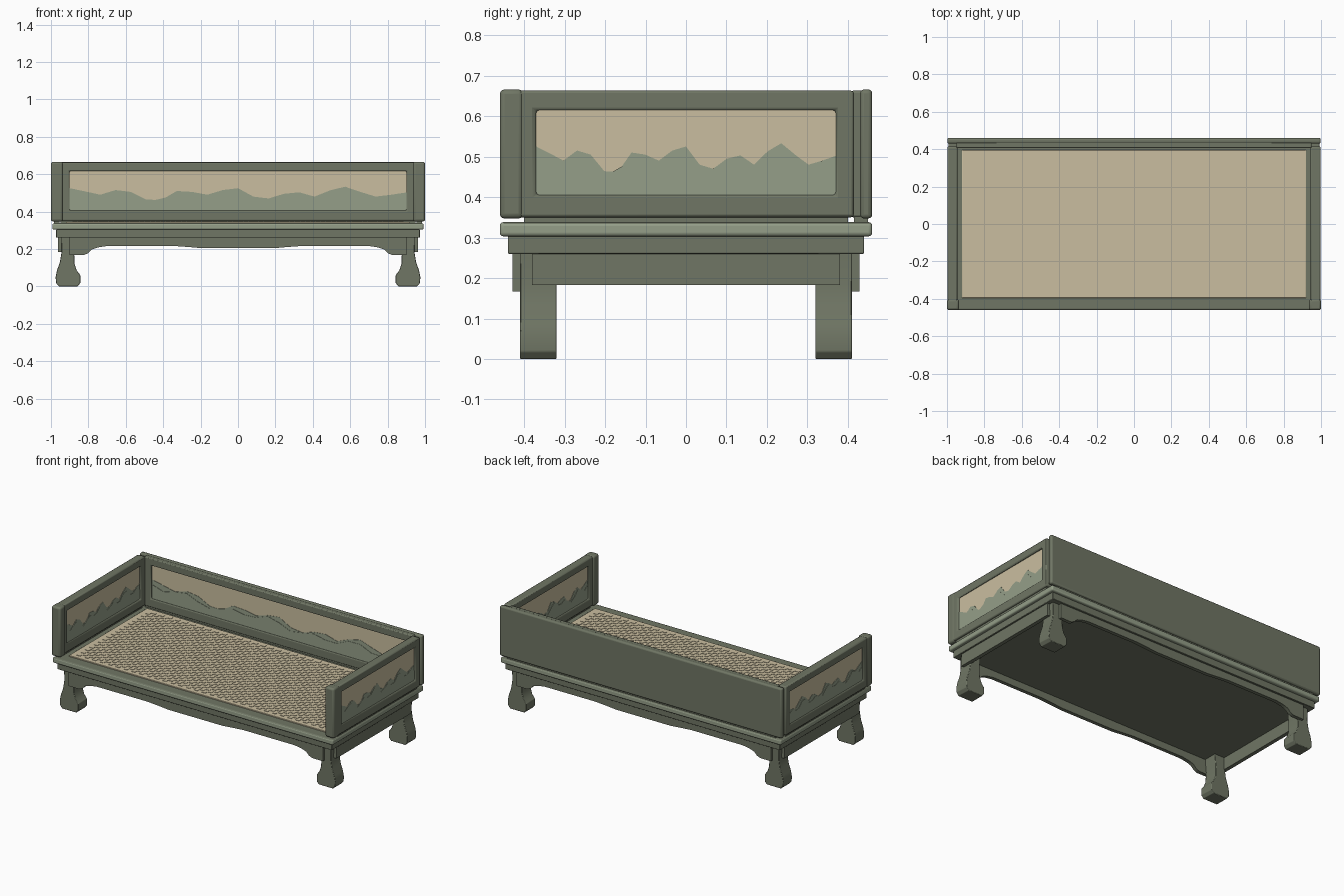
import bpy, bmesh

if "Cube" in bpy.data.objects:
    bpy.data.objects.remove(bpy.data.objects["Cube"])


def material(name, rgb):
    m = bpy.data.materials.new(name)
    m.diffuse_color = (*rgb, 1)
    m.use_nodes = True
    m.node_tree.nodes["Principled BSDF"].inputs["Base Color"].default_value = m.diffuse_color
    return m


GREEN = material("dark green lacquer", (0.160, 0.180, 0.128))
SAGE = material("sage", (0.300, 0.345, 0.250))
TAN = material("tan straw", (0.590, 0.515, 0.350))


def finish(name, bm, mat, bevel=0.0, segments=2):
    bmesh.ops.recalc_face_normals(bm, faces=bm.faces)
    me = bpy.data.meshes.new(name)
    bm.to_mesh(me)
    bm.free()
    me.materials.append(mat)
    ob = bpy.data.objects.new(name, me)
    bpy.context.collection.objects.link(ob)
    if bevel:
        b = ob.modifiers.new("bevel", 'BEVEL')
        b.width, b.segments, b.limit_method = bevel, segments, 'ANGLE'
    return ob


def add_box(bm, x, y, z):
    vs = [bm.verts.new((a, b, c)) for a in x for b in y for c in z]
    for f in ((0, 1, 3, 2), (4, 6, 7, 5), (0, 4, 5, 1), (2, 3, 7, 6), (0, 2, 6, 4), (1, 5, 7, 3)):
        bm.faces.new([vs[i] for i in f])


def box(name, x, y, z, mat, bevel=0.0, segments=2):
    bm = bmesh.new()
    add_box(bm, x, y, z)
    return finish(name, bm, mat, bevel, segments)


def place(axis, u, w, d):
    """Point (u, w) of an upright outline at depth d along x or y."""
    return (d, u, w) if axis == 'x' else (u, d, w)


def prism(name, outline, axis, depth, mat, bevel=0.0):
    bm = bmesh.new()
    a, b = [[bm.verts.new(place(axis, u, w, d)) for u, w in outline] for d in depth]
    bm.faces.new(a)
    bm.faces.new(b[::-1])
    n = len(outline)
    for i in range(n):
        j = (i + 1) % n
        bm.faces.new((a[i], b[i], b[j], a[j]))
    return finish(name, bm, mat, bevel)


def frame(name, axis, depth, outer, inner, mat, bevel):
    """Rectangular picture frame; outer and inner are (u0, u1, w0, w1)."""
    bm = bmesh.new()
    rings = []
    for d in depth:
        for u0, u1, w0, w1 in (outer, inner):
            rings.append([bm.verts.new(place(axis, u, w, d))
                          for u, w in ((u0, w0), (u1, w0), (u1, w1), (u0, w1))])
    for p, q in ((0, 1), (2, 3), (0, 2), (1, 3)):
        for i in range(4):
            j = (i + 1) % 4
            bm.faces.new((rings[p][i], rings[p][j], rings[q][j], rings[q][i]))
    return finish(name, bm, mat, bevel)


# Mountain skylines, evenly spaced across a panel
FAR = [.525, .508, .49, .515, .505, .464, .462, .51, .505, .49, .515, .525,
       .48, .470, .495, .503, .48, .513, .533, .505, .48, .49, .502]
NEAR = [.495, .47, .49, .503, .47, .45, .47, .49, .475, .48, .51, .49,
        .457, .47, .485, .467, .467, .503, .505, .47, .468, .49, .465]


def mountains(name, axis, half, d, out):
    """Two thin layered hill plates standing proud of surface d."""
    n = len(FAR) - 1
    for label, line, t in (("far", FAR, .002), ("near", NEAR, .004)):
        sky = [(-half + 2 * half * i / n, z) for i, z in enumerate(line)]
        prism(f"{name}_{label}_hills", [(half, .402), (-half, .402)][::-1] + sky[::-1],
              axis, (d - out * .001, d + out * t), SAGE)


# Seat slab: sage rim with green top
slab = box("seat_slab", (-.992, .992), (-.46, .46), (.303, .338), SAGE, .009, 3)
slab.data.materials.append(GREEN)
for f in slab.data.polygons:
    if f.normal.z > .7:
        f.material_index = 1
box("waist_moulding", (-.972, .972), (-.44, .44), (.26, .305), GREEN, .003)

# Woven mat: flat border plus a checkerboard of low raised strands
box("seat_mat", (-.92, .92), (-.395, .395), (.335, .345), TAN, .002)
bm = bmesh.new()
NX, NY, HX, HY = 64, 34, .885, .37
dx, dy = 2 * HX / NX, 2 * HY / NY
for i in range(NX):
    for j in range(NY):
        if (i + j) % 2 == 0:
            x, y = -HX + i * dx, -HY + j * dy
            add_box(bm, (x + .001, x + dx - .001), (y + .001, y + dy - .001), (.344, .3475))
finish("mat_weave", bm, TAN)

# Side rails with painted panels on both faces
for s, side in ((-1, "left"), (1, "right")):
    frame(f"{side}_rail_frame", 'x', (s * .945, s * .997), (-.455, .415, .35, .663),
          (-.37, .37, .405, .615), GREEN, .008)
    box(f"{side}_rail_front_post", sorted((s * .936, s * 1.0)), (-.46, -.402),
        (.347, .666), GREEN, .012, 3)
    box(f"{side}_rail_panel", sorted((s * .957, s * .985)), (-.375, .375), (.40, .62), TAN)
    mountains(f"{side}_outer", 'x', .37, s * .985, s)
    mountains(f"{side}_inner", 'x', .37, s * .957, -s)

# Back rail: framed panel in front, plain board behind
frame("back_rail_frame", 'y', (.407, .45), (-.95, .95, .35, .663),
      (-.90, .90, .405, .617), GREEN, .006)
box("back_rail_board", (-.998, .998), (.43, .46), (.347, .666), GREEN, .010, 3)
box("back_rail_panel", (-.905, .905), (.418, .44), (.40, .62), TAN)
mountains("back", 'y', .90, .418, -1)

# Small spacers carrying the rails above the slab
for s, side in ((-1, "left"), (1, "right")):
    box(f"{side}_rail_spacer", sorted((s * .955, s * .985)), (-.40, .40), (.335, .352), GREEN)
box("back_rail_spacer", (-.95, .95), (.415, .45), (.335, .352), GREEN)

# Legs with flared hoof feet
LEG = [(.868, .265), (.945, .265), (.943, .185), (.952, .13), (.968, .085), (.975, .05),
       (.973, .018), (.958, 0), (.858, 0), (.843, .018), (.843, .06), (.862, .085),
       (.874, .12), (.876, .18)]
for sx, side in ((-1, "left"), (1, "right")):
    for sy, end in ((-1, "front"), (1, "back")):
        prism(f"{end}_{side}_leg", [(sx * x, z) for x, z in LEG], 'y',
              (sy * .32, sy * .41), GREEN, .003)

# Scalloped long aprons, mirrored about the centre
HALF = [(.90, .265), (.90, .167), (.825, .167), (.80, .178), (.782, .197), (.75, .208),
        (.70, .216), (.34, .216), (.27, .211), (.19, .204)]
SCALLOP = HALF + [(-x, z) for x, z in HALF[::-1]]
for s, end in ((-1, "front"), (1, "back")):
    prism(f"{end}_apron", SCALLOP, 'y', (s * .405, s * .428), GREEN)

# Straight side aprons
for s, side in ((-1, "left"), (1, "right")):
    box(f"{side}_apron", sorted((s * .938, s * .962)), (-.38, .38), (.183, .265), GREEN)

# Soft shading on rounded edges
for ob in bpy.context.collection.objects:
    ob.select_set(True)
    bpy.context.view_layer.objects.active = ob
bpy.ops.object.shade_smooth_by_angle(angle=0.6)
